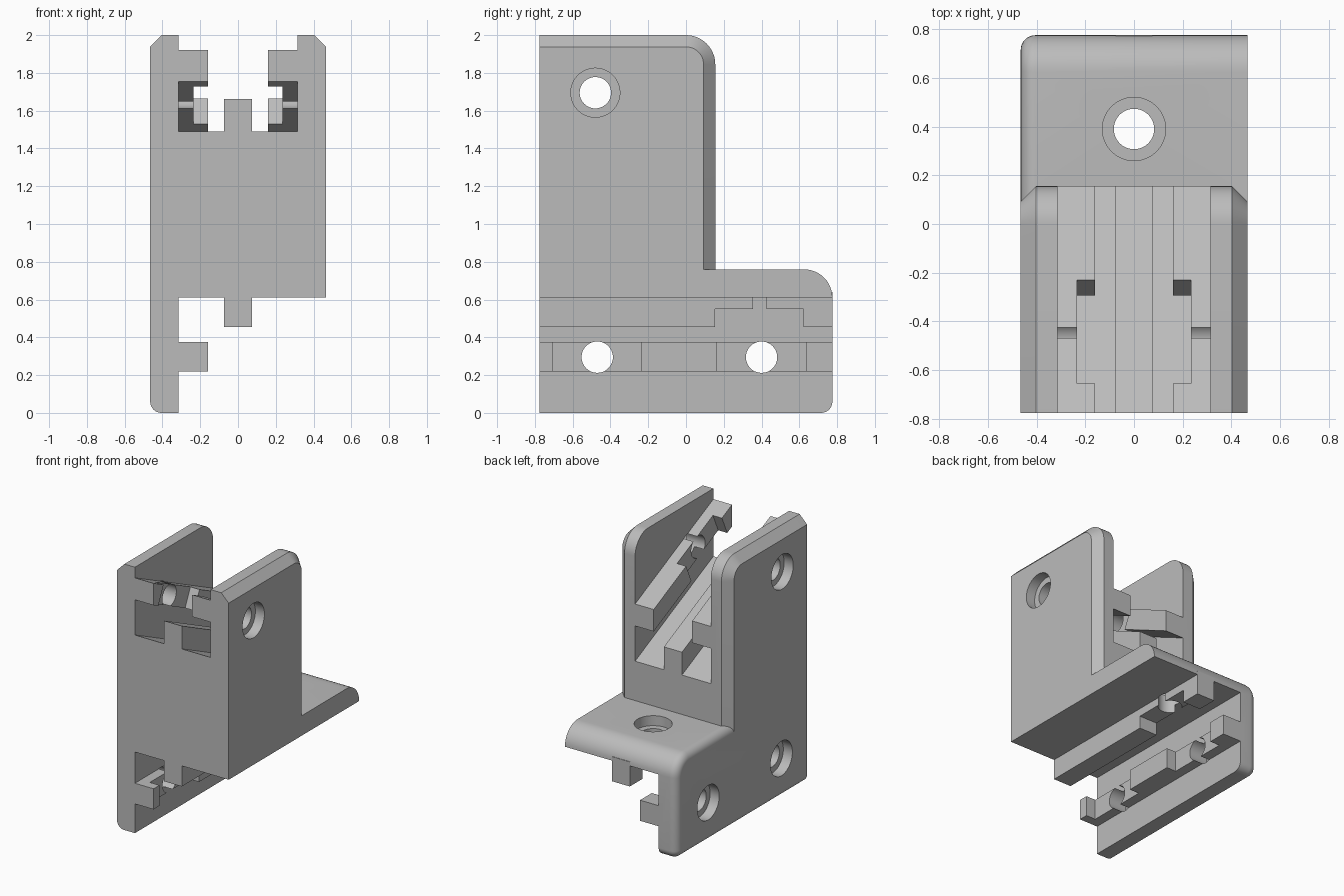
import bpy, bmesh
from math import sin, cos, tan, pi, radians
from mathutils import Matrix, Vector

cube = bpy.data.objects.get("Cube")
if cube:
    bpy.data.objects.remove(cube)

grey = bpy.data.materials.new("plain_grey")
grey.use_nodes = True
grey.diffuse_color = (0.5, 0.5, 0.5, 1)
grey.node_tree.nodes["Principled BSDF"].inputs["Base Color"].default_value = (0.5, 0.5, 0.5, 1)

W, D, BACK, WALL = 0.465, 0.775, 0.155, 0.315   # half width, half depth, tower back, inner wall
UNDER, LEDGE, LIP = 0.61, 0.76, 0.16            # flange underside and top, rail inner edge
SLOPE = radians(25)


def finish(name, bm):
    bmesh.ops.recalc_face_normals(bm, faces=bm.faces)
    mesh = bpy.data.meshes.new(name)
    bm.to_mesh(mesh)
    bm.free()
    mesh.materials.append(grey)
    obj = bpy.data.objects.new(name, mesh)
    bpy.context.collection.objects.link(obj)
    return obj


def loft(name, sections):
    """Skin a list of (x, yz outline) sections and cap both ends."""
    bm = bmesh.new()
    rings = [[bm.verts.new((x, y, z)) for y, z in outline] for x, outline in sections]
    for a, b in zip(rings, rings[1:]):
        for i in range(len(a)):
            j = (i + 1) % len(a)
            bm.faces.new((a[i], a[j], b[j], b[i]))
    bm.faces.new(rings[0])
    bm.faces.new(rings[-1])
    return finish(name, bm)


def prism(name, x0, x1, outline):
    return loft(name, [(x0, outline), (x1, outline)])


def box(name, x0, x1, y0, y1, z0, z1):
    return prism(name, x0, x1, [(y0, z0), (y1, z0), (y1, z1), (y0, z1)])


def arc(y, z, r, start, end, steps=12):
    return [(y + r * cos(start + (end - start) * i / steps),
             z + r * sin(start + (end - start) * i / steps)) for i in range(steps + 1)]


def cylinder(name, centre, r, length, axis):
    bm = bmesh.new()
    turn = Vector((0, 0, 1)).rotation_difference(Vector(axis)).to_matrix().to_4x4()
    bmesh.ops.create_cone(bm, cap_ends=True, segments=48, radius1=r, radius2=r, depth=length,
                          matrix=Matrix.Translation(centre) @ turn)
    return finish(name, bm)


def combine(target, tool, operation):
    tool.hide_render = True
    mod = target.modifiers.new(tool.name, 'BOOLEAN')
    mod.operation, mod.solver, mod.object = operation, 'EXACT', tool
    bpy.context.view_layer.objects.active = target
    bpy.ops.object.modifier_apply(modifier=mod.name)
    bpy.data.objects.remove(tool)


def add(tool):
    combine(body, tool, 'UNION')


def cut(tool):
    combine(body, tool, 'DIFFERENCE')


def sloped(low, high, front=-D, back=BACK):
    """Outline that descends to the back; heights are given at the front face."""
    fall = lambda y: (y + D) * tan(SLOPE)
    return [(front, low - fall(front)), (back, low - fall(back)),
            (back, high - fall(back)), (front, high - fall(front))]


# Lower flange and side plate, rounded along the right side
def base_outline(inset):
    return ([(-D, inset)] + arc(D - 0.06, 0.06, max(0.06 - inset, 0.001), -pi / 2, 0)
            + arc(D - 0.15, UNDER, 0.15 - inset, 0, pi / 2) + [(-D, LEDGE - inset)])


steps = [i * pi / 16 for i in range(9)]
sections = [(-W + 0.06 * (1 - cos(t)), base_outline(0.06 * (1 - sin(t)))) for t in steps]
body = loft("corner_bracket", sections + [(W, base_outline(0))])
cut(box("underside_space", -WALL, 1, -1, 1, -1, UNDER))


# Tower with chamfered outer edges
def tower_outline(inset):
    return ([(-D, 0.65), (BACK - inset, 0.65)]
            + arc(0, 1.845, BACK - inset, 0, pi / 2) + [(-D, 2 - inset)])


add(loft("tower", [(-W, tower_outline(0.062)), (-W + 0.062, tower_outline(0)),
                   (W - 0.062, tower_outline(0)), (W, tower_outline(0.062))]))

# Sloped channel with its floor ridge and side rails
cut(prism("channel", -WALL, WALL, sloped(1.49, 3, -1, 1)))
add(prism("floor_ridge", -0.075, 0.075, sloped(1.45, 1.662)))
for side in (-1, 1):
    add(prism("channel_rail", side * LIP, side * (WALL + 0.03), sloped(1.755, 1.92)))

# Ridge under the flange and rail on the side plate
add(box("under_ridge", -0.075, 0.075, -D, D, 0.455, UNDER + 0.03))
add(box("plate_rail", -WALL - 0.03, -LIP, -D, D, 0.22, 0.375))

# Notches around the screw positions
HALF = 0.235
hole_y, hole_z = -0.48, 1.695
along = Vector((cos(SLOPE), -sin(SLOPE)))
across = Vector((sin(SLOPE), cos(SLOPE)))
middle = Vector((hole_y + 0.005, hole_z))
notch = [tuple(middle + along * a * HALF + across * b * 0.1)
         for a, b in ((-1, -1), (1, -1), (1, 1), (-1, 1))]
cut(prism("channel_notch", -HALF, HALF, notch))
cut(box("ridge_notch", -0.1, 0.1, 0.388 - HALF, 0.388 + HALF, 0.4, 0.55))
plate_holes = (-0.47, 0.4)
for y in plate_holes:
    cut(box("plate_notch", -0.24, -0.1, y - HALF, y + HALF, 0.2, 0.4))

# Screw holes with counterbores
R, BORE, DEEP = 0.083, 0.13, 0.15
cut(cylinder("wall_hole", (0, hole_y, hole_z), R, 1.2, (1, 0, 0)))
for side in (-1, 1):
    cut(cylinder("wall_bore", (side * W, hole_y, hole_z), BORE, DEEP, (1, 0, 0)))
for y in plate_holes:
    cut(cylinder("plate_hole", (-0.35, y, 0.295), R, 0.5, (1, 0, 0)))
    cut(cylinder("plate_bore", (-W, y, 0.295), BORE, DEEP, (1, 0, 0)))
cut(cylinder("flange_hole", (0, 0.39, 0.7), R, 0.6, (0, 0, 1)))
cut(cylinder("flange_bore", (0, 0.39, LEDGE), BORE, DEEP, (0, 0, 1)))

# Smooth the rounds and keep the edges crisp
bpy.ops.object.select_all(action='DESELECT')
body.select_set(True)
bpy.context.view_layer.objects.active = body
bpy.ops.object.shade_smooth_by_angle(angle=radians(25))
